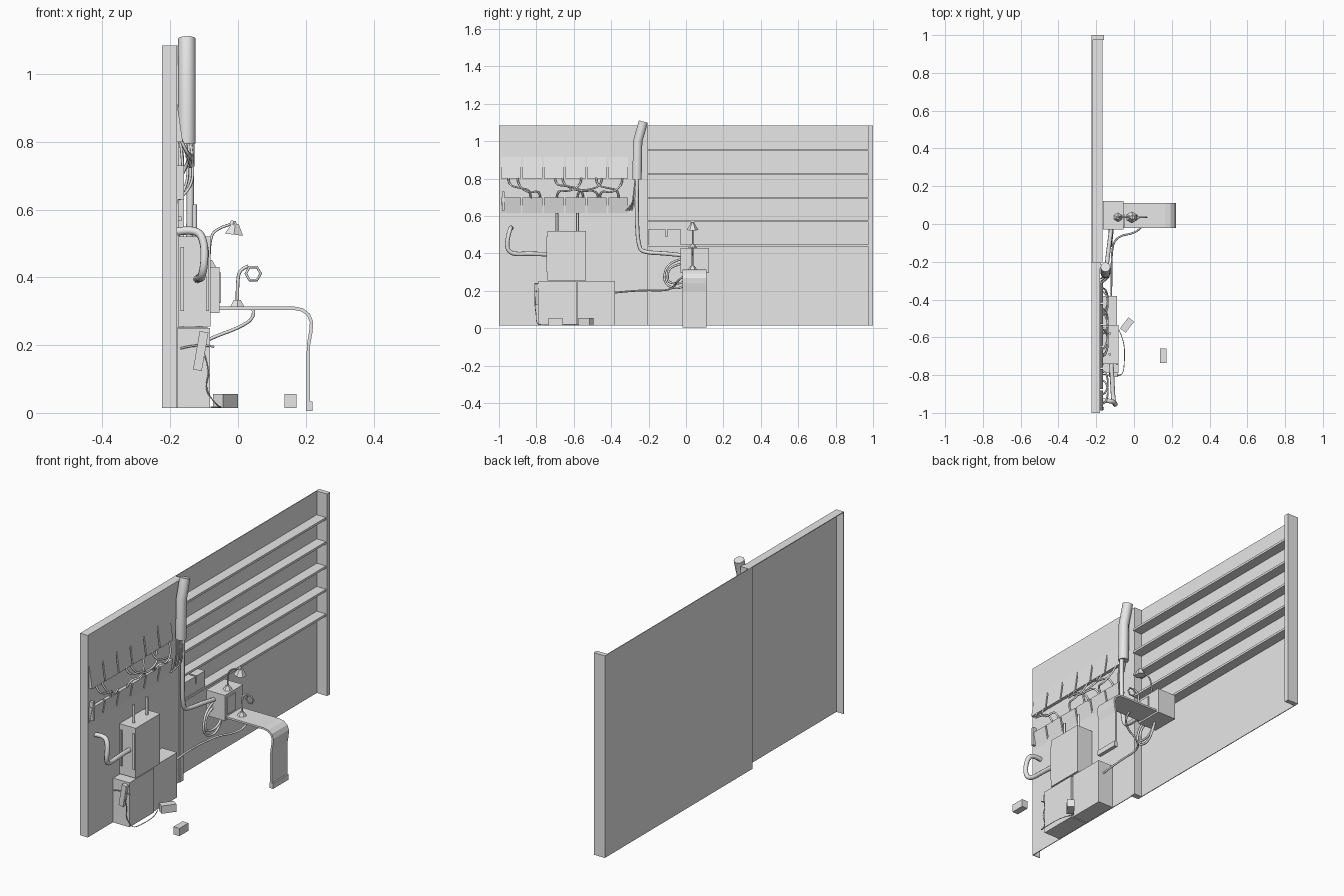
import bpy, bmesh, math
from mathutils import Matrix, Vector

if "Cube" in bpy.data.objects:
    bpy.data.objects.remove(bpy.data.objects["Cube"])

grey = bpy.data.materials.new("plain_grey")
grey.use_nodes = True
grey.diffuse_color = (0.8, 0.8, 0.8, 1)
grey.node_tree.nodes["Principled BSDF"].inputs["Base Color"].default_value = (0.8, 0.8, 0.8, 1)


def finish(name, bm):
    bmesh.ops.recalc_face_normals(bm, faces=bm.faces)
    mesh = bpy.data.meshes.new(name)
    bm.to_mesh(mesh)
    bm.free()
    mesh.materials.append(grey)
    ob = bpy.data.objects.new(name, mesh)
    bpy.context.collection.objects.link(ob)
    return ob


def box(name, x, y, z, turn=0, axis='Z'):
    """Box from (min, max) ranges, turned about its own centre."""
    bm = bmesh.new()
    bmesh.ops.create_cube(bm, size=1)
    size = Matrix.Diagonal((x[1] - x[0], y[1] - y[0], z[1] - z[0], 1))
    mid = Vector((sum(x), sum(y), sum(z))) / 2
    bm.transform(Matrix.Translation(mid) @ Matrix.Rotation(turn, 4, axis) @ size)
    return finish(name, bm)


def prism(name, outline, y0, y1):
    """Extrude an x-z outline along y."""
    bm = bmesh.new()
    face = bm.faces.new([bm.verts.new((x, y0, z)) for x, z in outline])
    out = bmesh.ops.extrude_face_region(bm, geom=[face])["geom"]
    bmesh.ops.translate(bm, vec=(0, y1 - y0, 0),
                        verts=[v for v in out if isinstance(v, bmesh.types.BMVert)])
    return finish(name, bm)


def cone(name, place, r0, r1, depth, tilt=0, sides=6):
    bm = bmesh.new()
    bmesh.ops.create_cone(bm, cap_ends=True, segments=sides, radius1=r0, radius2=r1, depth=depth)
    bm.transform(Matrix.Translation(place) @ Matrix.Rotation(tilt, 4, 'Y'))
    return finish(name, bm)


def tube(name, points, radius, smooth=True, closed=False, sides=2):
    cu = bpy.data.curves.new(name, 'CURVE')
    cu.dimensions = '3D'
    cu.bevel_depth, cu.bevel_resolution, cu.use_fill_caps = radius, sides, True
    cu.resolution_u = 5
    sp = cu.splines.new('NURBS' if smooth else 'POLY')
    sp.points.add(len(points) - 1)
    for p, co in zip(sp.points, points):
        p.co = (*co, 1)
    sp.use_cyclic_u = closed
    if smooth:
        sp.order_u, sp.use_endpoint_u = 3, True
    cu.materials.append(grey)
    ob = bpy.data.objects.new(name, cu)
    bpy.context.collection.objects.link(ob)
    return ob


# Wall: shelf bay set back, equipment bay set forward
H = (0.015, 1.085)
BACK = -0.225
box("shelf_bay_panel", (BACK, -0.221), (-0.21, 0.98), H)
box("equipment_bay_panel", (-0.184, -0.18), (-1, -0.21), H)
box("equipment_bay_end", (BACK, -0.18), (-1, -0.996), H)
box("equipment_bay_top", (BACK, -0.18), (-1, -0.21), (1.081, 1.085))
box("middle_post", (BACK, -0.176), (-0.235, -0.205), H)
box("end_post", (BACK, -0.16), (0.975, 1), H)
for z in (0.953, 0.825, 0.696, 0.573, 0.442):
    box("shelf", (BACK, -0.167), (-0.205, 0.975), (z - 0.006, z + 0.006))

# Small boxes on the lowest shelf
for y0, y1, z1 in ((-0.19, -0.14, 0.5), (-0.2, -0.11, 0.53), (-0.1, -0.03, 0.53), (-0.14, -0.1, 0.49)):
    box("shelf_box", (-0.22, -0.172), (y0, y1), (0.448, z1))

# Two rows of slanted connector panels
for i in range(6):
    y = -0.988 + i * 0.1145
    prism("upper_panel", [(-0.182, 0.93), (-0.163, 0.80), (-0.182, 0.80)], y, y + 0.106)
    prism("lower_panel", [(-0.182, 0.70), (-0.163, 0.70), (-0.182, 0.605)], y, y + 0.106)
box("side_connector", (-0.18, -0.16), (-0.985, -0.97), (0.63, 0.73))

# Drooping patch cables between the rows
for a, b, sag in ((-0.95, -0.83, 0.75), (-0.9, -0.78, 0.72), (-0.7, -0.55, 0.76), (-0.56, -0.69, 0.73),
                  (-0.66, -0.47, 0.73), (-0.45, -0.58, 0.74), (-0.48, -0.36, 0.75), (-0.34, -0.46, 0.72)):
    tube("patch_cable", [(-0.168, a, 0.805), (-0.15, a, 0.765), (-0.135, (a + b) / 2, sag),
                         (-0.15, b, 0.74), (-0.168, b, 0.695)], 0.005)

# Overhead duct and the cables leaving it
tube("duct", [(-0.151, -0.262, 0.795), (-0.151, -0.258, 1.0), (-0.151, -0.228, 1.105)],
     0.026, smooth=False, sides=3)
tube("main_pipe", [(-0.14, -0.262, 0.8), (-0.14, -0.265, 0.62), (-0.145, -0.255, 0.43),
                   (-0.145, -0.22, 0.405), (-0.13, -0.1, 0.4), (-0.12, -0.02, 0.39)], 0.011)
for i in range(3):
    x = -0.17 + i * 0.015
    tube("duct_cable", [(x, -0.27, 0.8), (x + 0.01, -0.28, 0.72),
                        (x, -0.285, 0.66), (-0.175, -0.29 - i * 0.015, 0.63)], 0.004)

# Upper cabinet with feed pipes and side rails
box("upper_cabinet", (-0.176, -0.081), (-0.74, -0.535), (0.255, 0.52))
for y in (-0.69, -0.58):
    tube("feed_pipe", [(-0.128, y, 0.51), (-0.128, y, 0.615)], 0.007, smooth=False)
for x in (-0.165, -0.09):
    box("side_rail", (x - 0.005, x + 0.005), (-0.746, -0.74), (0.3, 0.49))
tube("hook_pipe", [(-0.18, -0.935, 0.535), (-0.12, -0.935, 0.545), (-0.098, -0.95, 0.5), (-0.1, -0.96, 0.43),
                   (-0.11, -0.93, 0.395), (-0.115, -0.83, 0.4), (-0.12, -0.735, 0.395)], 0.012)

# Lower cabinets
box("lower_cabinet_front", (-0.178, -0.083), (-0.79, -0.585), (0.015, 0.25))
box("lower_cabinet_rear", (-0.178, -0.09), (-0.58, -0.38), (0.015, 0.253))
box("hanging_device", (-0.123, -0.097), (-0.81, -0.79), (0.125, 0.24), 0.17, 'Y')
tube("device_wire", [(-0.11, -0.805, 0.2), (-0.08, -0.81, 0.13), (-0.1, -0.8, 0.07), (-0.06, -0.8, 0.02),
                     (-0.05, -0.74, 0.017), (-0.05, -0.62, 0.017), (-0.08, -0.56, 0.017)], 0.002)
tube("strap_wire", [(-0.17, -0.795, 0.19), (-0.12, -0.803, 0.205), (-0.07, -0.8, 0.195)], 0.003)

# Loose bricks on the floor
box("brick_near_cabinet", (-0.056, -0.018), (-0.572, -0.498), (0.015, 0.056), -0.65)
box("brick_far", (0.137, 0.172), (-0.735, -0.66), (0.015, 0.056))

# Desk: a bent sheet running from the wall box to the floor
path = [(-0.165, 0.309), (0.165, 0.309), (0.19, 0.304), (0.208, 0.29), (0.217, 0.268),
        (0.215, 0.24), (0.208, 0.2), (0.207, 0.005)]
normals = []
for i in range(len(path)):
    a, b = Vector(path[max(i - 1, 0)]), Vector(path[min(i + 1, len(path) - 1)])
    d = (b - a).normalized()
    normals.append(Vector((-d.y, d.x)) * 0.005)
outer = [Vector(p) + n for p, n in zip(path, normals)]
inner = [Vector(p) - n for p, n in zip(path, normals)]
prism("desk_sheet", outer + inner[::-1], -0.02, 0.11)
box("desk_foot", (0.2, 0.22), (-0.02, 0.11), (0.005, 0.033))
box("desk_box", (-0.165, -0.055), (-0.03, 0.122), (0.295, 0.43))
box("desk_box_panel", (-0.055, -0.05), (-0.015, 0.05), (0.325, 0.415))

# Desk lamp
LY = 0.035
cone("lamp_base", (-0.085, LY, 0.44), 0.024, 0.01, 0.022)
tube("lamp_arm", [(-0.085, LY, 0.44), (-0.085, LY, 0.51), (-0.065, LY, 0.545), (-0.02, LY, 0.557)], 0.004)
cone("lamp_shade", (-0.01, LY, 0.542), 0.031, 0.012, 0.032, 0.12)
cone("lamp_cap", (-0.014, LY, 0.561), 0.012, 0.009, 0.012, 0.12)

# Magnifier on a stand
cone("magnifier_base", (-0.002, LY, 0.323), 0.024, 0.012, 0.02)
tube("magnifier_arm", [(-0.002, LY, 0.325), (-0.002, LY, 0.39), (0.006, LY, 0.425), (0.03, LY, 0.433)], 0.005)
ring = [(0.045 + 0.022 * math.cos(k * math.pi / 3), LY, 0.411 + 0.022 * math.sin(k * math.pi / 3))
        for k in range(6)]
tube("magnifier_ring", ring, 0.004, smooth=False, closed=True)

# Cables under and beside the desk
tube("desk_cable", [(0.045, 0.02, 0.306), (0.05, -0.01, 0.28), (0.0, -0.05, 0.25), (-0.07, -0.06, 0.225),
                    (-0.115, -0.1, 0.2), (-0.12, -0.25, 0.205), (-0.12, -0.385, 0.19)], 0.005)
for r in (0, 0.025):
    tube("box_loop_cable", [(-0.13, -0.025, 0.37 - r), (-0.125, -0.09, 0.355 - r), (-0.12, -0.125 + r, 0.27),
                            (-0.12, -0.09, 0.215 + r), (-0.11, 0.0, 0.215 + r), (-0.11, 0.03, 0.3)], 0.006)
